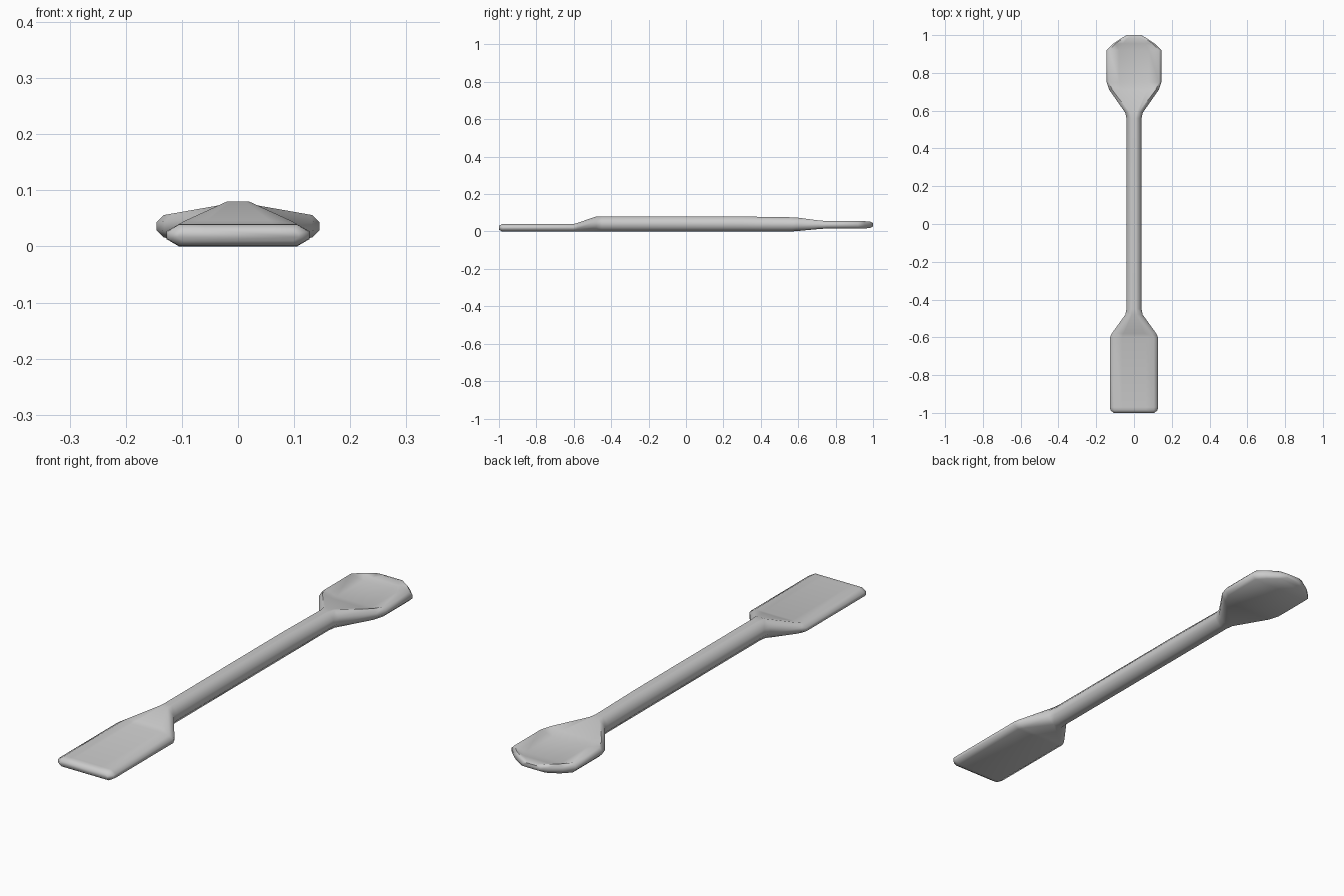
import bpy, bmesh

# cross-sections: y, half width, flat half width, bottom z, top z, dish depth
SECTIONS = [
    (-1.000, 0.108, 0.098, 0.010, 0.030, 0.0),
    (-0.985, 0.125, 0.105, 0.001, 0.039, 0.0),
    (-0.970, 0.127, 0.105, 0.000, 0.040, 0.0),
    (-0.600, 0.127, 0.105, 0.000, 0.040, 0.0),
    (-0.580, 0.118, 0.094, 0.000, 0.046, 0.0),
    (-0.480, 0.046, 0.020, 0.000, 0.080, 0.0),
    (-0.450, 0.040, 0.017, 0.000, 0.080, 0.0),
    (0.300, 0.040, 0.017, 0.000, 0.080, 0.0),
    (0.560, 0.040, 0.017, 0.000, 0.076, 0.0),
    (0.590, 0.047, 0.024, 0.002, 0.075, 0.0),
    (0.710, 0.131, 0.115, 0.013, 0.059, 0.008),
    (0.750, 0.145, 0.132, 0.016, 0.056, 0.014),
    (0.920, 0.145, 0.132, 0.016, 0.056, 0.014),
    (0.955, 0.110, 0.098, 0.016, 0.055, 0.010),
    (0.985, 0.065, 0.055, 0.019, 0.053, 0.003),
    (1.000, 0.038, 0.028, 0.027, 0.045, 0.0),
]


def ring(bm, y, w, f, zb, zt, dish):
    """Symmetric chamfered section whose top can be hollowed."""
    h = zt - zb
    half = [(f, zb), (w, zb + 0.32 * h), (w, zb + 0.68 * h),
            (f, zt), (f * 0.6, zt - dish)]
    pts = half + [(-x, z) for x, z in reversed(half)]
    return [bm.verts.new((x, y, z)) for x, z in pts]


# one continuous loft: flat blade, handle and shallow scoop
bm = bmesh.new()
rings = [ring(bm, *s) for s in SECTIONS]
for a, b in zip(rings, rings[1:]):
    for i in range(len(a)):
        j = (i + 1) % len(a)
        bm.faces.new((a[i], a[j], b[j], b[i]))
bm.faces.new(rings[0])
bm.faces.new(rings[-1])
bmesh.ops.recalc_face_normals(bm, faces=bm.faces)
mesh = bpy.data.meshes.new("double_ended_spatula")
bm.to_mesh(mesh)
bm.free()
obj = bpy.data.objects.new("double_ended_spatula", mesh)
bpy.context.collection.objects.link(obj)
bpy.context.view_layer.objects.active = obj
obj.select_set(True)
bpy.ops.object.shade_smooth_by_angle(angle=1.05)
